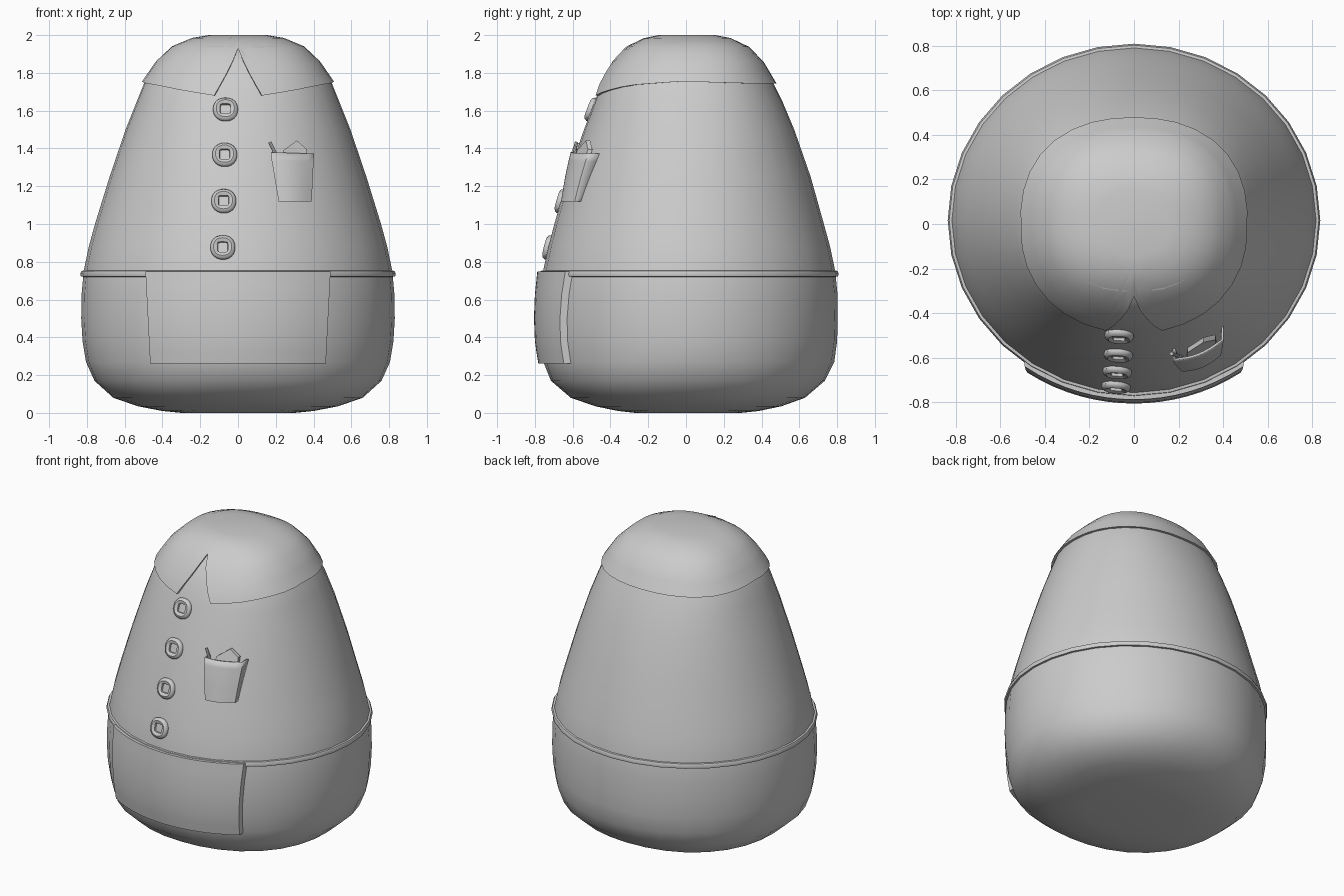
import bpy, bmesh, math
from mathutils import Vector

if "Cube" in bpy.data.objects:
    bpy.data.objects.remove(bpy.data.objects["Cube"])

# Body profile: height, half width, front y, back y, cross-section squareness
PROFILE = [
    (0.0, .30, -.27, .29, 2.4), (.01, .40, -.36, .385, 2.4),
    (.035, .53, -.48, .505, 2.3), (.08, .66, -.61, .63, 2.2),
    (.17, .76, -.715, .735, 2.1), (.27, .805, -.755, .785, 2),
    (.38, .823, -.77, .80, 2), (.5, .83, -.775, .803, 2),
    (.63, .828, -.77, .802, 2), (.75, .817, -.757, .79, 2),
    (.88, .79, -.728, .763, 2), (1.0, .757, -.697, .73, 2),
    (1.25, .68, -.625, .66, 2.05), (1.5, .595, -.54, .573, 2.15),
    (1.65, .535, -.483, .51, 2.25), (1.75, .495, -.443, .46, 2.3),
    (1.86, .425, -.375, .40, 2.4), (1.94, .345, -.30, .325, 2.5),
    (1.985, .24, -.215, .23, 2.6), (2.0, .15, -.14, .15, 2.6)]
SEG = 32


def surf(phi, z, off=0.0):
    """Point on the body; phi = 0 faces the front (-y)."""
    for p, q in zip(PROFILE, PROFILE[1:]):
        if z <= q[0]:
            break
    t = (z - p[0]) / (q[0] - p[0])
    a, f, b, n = [p[i] + (q[i] - p[i]) * t for i in range(1, 5)]
    s, c = math.sin(phi), math.cos(phi)
    r = (abs(s) ** n + abs(c) ** n) ** (-1 / n)
    return Vector((a * r * s + off * s, (f + b) / 2 - (b - f) / 2 * r * c - off * c, z))


def front(x, z, off=0.0):
    """Point on the front of the body at a given x and z."""
    lo, hi = -1.5, 1.5
    for _ in range(25):
        mid = (lo + hi) / 2
        if surf(mid, z, off).x < x:
            lo = mid
        else:
            hi = mid
    return surf(lo, z, off)


def finish(bm, name, angle=38):
    bmesh.ops.recalc_face_normals(bm, faces=bm.faces)
    me = bpy.data.meshes.new(name)
    bm.to_mesh(me)
    bm.free()
    ob = bpy.data.objects.new(name, me)
    bpy.context.collection.objects.link(ob)
    bpy.ops.object.select_all(action='DESELECT')
    ob.select_set(True)
    bpy.context.view_layer.objects.active = ob
    bpy.ops.object.shade_smooth_by_angle(angle=math.radians(angle))
    return ob


def loft(name, rings, cap_start=False, cap_end=False, angle=38):
    """Skin a stack of closed rings."""
    bm = bmesh.new()
    rows = [[bm.verts.new(p) for p in ring] for ring in rings]
    n = len(rows[0])
    for a, b in zip(rows, rows[1:]):
        for i in range(n):
            j = (i + 1) % n
            bm.faces.new((a[i], a[j], b[j], b[i]))
    if cap_start:
        bm.faces.new(rows[0])
    if cap_end:
        bm.faces.new(rows[-1])
    return finish(bm, name, angle)


def patch(name, shape, nu, nv, depth, open_top=False):
    """Panel wrapped on the front; shape(u, v) gives x, z, offset (v = 1 is the top)."""
    bm = bmesh.new()
    g, back = [], []
    for j in range(nv + 1):
        vals = [shape(i / nu, j / nv) for i in range(nu + 1)]
        g.append([bm.verts.new(front(*v)) for v in vals])
        back.append([front(v[0], v[1], depth) for v in vals])
    for j in range(nv):
        for i in range(nu):
            bm.faces.new((g[j][i], g[j][i + 1], g[j + 1][i + 1], g[j + 1][i]))
    rim = [(nv - j, 0) for j in range(nv)] + [(0, i) for i in range(nu)]
    rim += [(j, nu) for j in range(nv)] + [(nv, nu - i) for i in range(nu)]
    inner = [bm.verts.new(back[j][i]) for j, i in rim]
    for k in range(len(rim)):
        if open_top and k >= 2 * nv + nu:
            continue
        m = (k + 1) % len(rim)
        (j0, i0), (j1, i1) = rim[k], rim[m]
        bm.faces.new((g[j0][i0], g[j1][i1], inner[m], inner[k]))
    bmesh.ops.delete(bm, geom=[v for v in bm.verts if not v.link_faces], context='VERTS')
    return finish(bm, name)


ANGLES = [2 * math.pi * i / SEG for i in range(SEG)]

# Rounded body, ending just under the collar cap
loft('body', [[surf(a, p[0]) for a in ANGLES] for p in PROFILE if p[0] < 1.95], True, True, 50)

# Waistband ridge
band = [(.718, -.02), (.722, .012), (.737, .017), (.752, .012), (.756, -.02)]
loft('waistband', [[surf(a, z, o) for a in ANGLES] for z, o in band])


# Collar cap with a V notch and two points at the front
def hem(phi):
    pts = [(0, 1.93), (.235, 1.68), (.9, 1.735), (1.5, 1.755), (2.2, 1.745), (3.2, 1.745)]
    for (p, h), (q, k) in zip(pts, pts[1:]):
        if abs(phi) <= q:
            return h + (k - h) * (abs(phi) - p) / (q - p)


half = [.06, .12, .18, .235] + [.235 + (math.pi - .235) * i / 16 for i in range(1, 16)]
cols = [0] + half + [math.pi] + [-p for p in reversed(half)]
rings = [[surf(p, hem(p), -.015) for p in cols]]
for t in (0, .15, .3, .44, .6, .76, .86, .94, 1):
    rings.append([surf(p, hem(p) + (2 - hem(p)) * t, .016 * (1 - t * .8)) for p in cols])
loft('collar', rings, False, True, 50)

# Large front panel below the waist
patch('front_panel', lambda u, v: ((u - .5) * (.93 + .05 * v), .262 + .486 * v, .03), 16, 8, -.03)


# Open chest pocket, bulging slightly
def pocket_shape(u, v):
    left, right = .215 - .04 * min(1, v * 1.1), .39 + .012 * v
    x = left + (right - left) * u
    return x, 1.12 + .26 * v - .008 * v * u, .028 + .02 * v + .012 * math.sin(math.pi * u)


pocket = patch('chest_pocket', pocket_shape, 8, 6, -.01, True)
sol = pocket.modifiers.new('thickness', 'SOLIDIFY')
sol.thickness = .01

# Folded cloth and pencil in the pocket
cloth = [(.235, 1.30), (.37, 1.30), (.365, 1.395), (.312, 1.442), (.24, 1.39)]
loft('pocket_cloth', [[front(x, z, o) for x, z in cloth] for o in (.015, .035)], True, True)
p0, p1 = front(.215, 1.34, .03), front(.168, 1.432, .035)
axis = (p1 - p0).normalized()
side = axis.cross(Vector((0, 1, 0))).normalized()
up = axis.cross(side)
loft('pocket_pencil', [[p + (side * math.cos(k * math.pi / 4) + up * math.sin(k * math.pi / 4)) * .009
                        for k in range(8)] for p in (p0, p1)], True, True)

# Four buttons with a square recess; radius, height, squareness per ring
button = [(.062, -.015, 2.2), (.066, .006, 2.2), (.06, .018, 2.2), (.048, .024, 2.3),
          (.036, .02, 3), (.028, .016, 7), (.026, .004, 7)]
for k, (x, z) in enumerate([(-.066, 1.605), (-.07, 1.365), (-.075, 1.12), (-.08, .875)]):
    c = front(x, z)
    ux = (front(x + .03, z) - c).normalized()
    uz = (front(x, z + .03) - c).normalized()
    nrm = ux.cross(uz).normalized()
    rings = []
    for r, h, n in button:
        ring = []
        for i in range(24):
            s, co = math.sin(i * math.pi / 12), math.cos(i * math.pi / 12)
            q = r * (abs(s) ** n + abs(co) ** n) ** (-1 / n)
            ring.append(c + ux * q * co + uz * q * s + nrm * h)
        rings.append(ring)
    loft(f'button_{k + 1}', rings, True, True)
